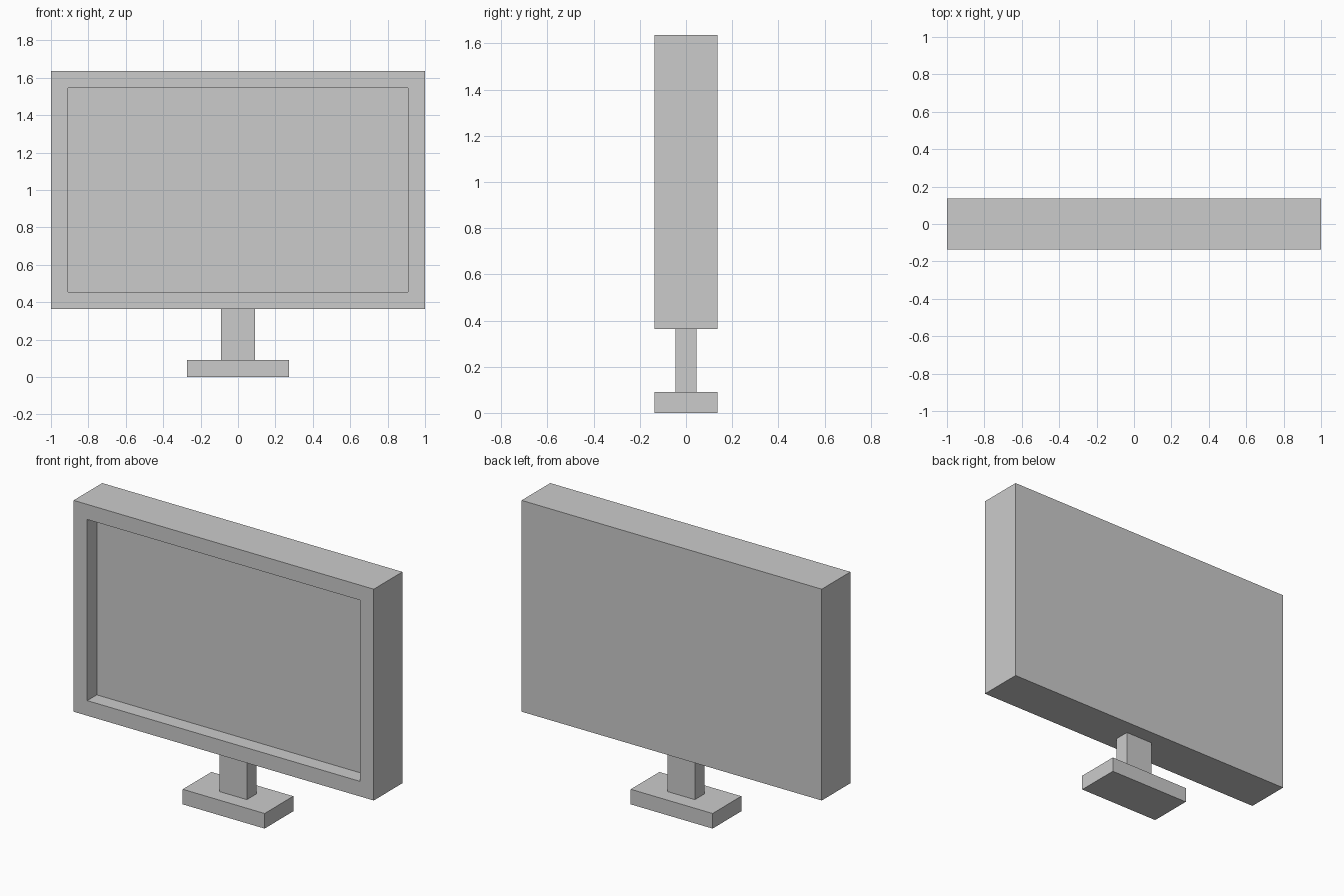
import bpy
import bmesh
from mathutils import Matrix, Vector

if "Cube" in bpy.data.objects:
    bpy.data.objects.remove(bpy.data.objects["Cube"])

U = 1 / 11  # the design module: bezel width, base thickness, recess depth


def box(name, size, bottom, recess=0):
    """Box centred on x/y, sizes in modules; optional recessed front panel."""
    bm = bmesh.new()
    w, d, h = (s * U for s in size)
    place = Matrix.Translation((0, 0, bottom * U + h / 2)) @ Matrix.Diagonal((w, d, h, 1))
    bmesh.ops.create_cube(bm, size=1, matrix=place)
    bm.normal_update()
    if recess:
        front = min(bm.faces, key=lambda f: f.calc_center_median().y)
        bmesh.ops.inset_region(bm, faces=[front], thickness=U, use_even_offset=True)
        # walls of the recess, then the screen at its bottom
        bmesh.ops.inset_region(bm, faces=[front], thickness=0)
        bmesh.ops.translate(bm, verts=front.verts[:], vec=Vector((0, recess * U, 0)))
    mesh = bpy.data.meshes.new(name)
    bm.to_mesh(mesh)
    bm.free()
    obj = bpy.data.objects.new(name, mesh)
    bpy.context.collection.objects.link(obj)
    return obj


# Foot, neck and framed screen, stacked upward
box("base", (6, 3, 1), 0)
box("neck", (2, 1, 3), 1)
box("screen_housing", (22, 3, 14), 4, recess=1)
